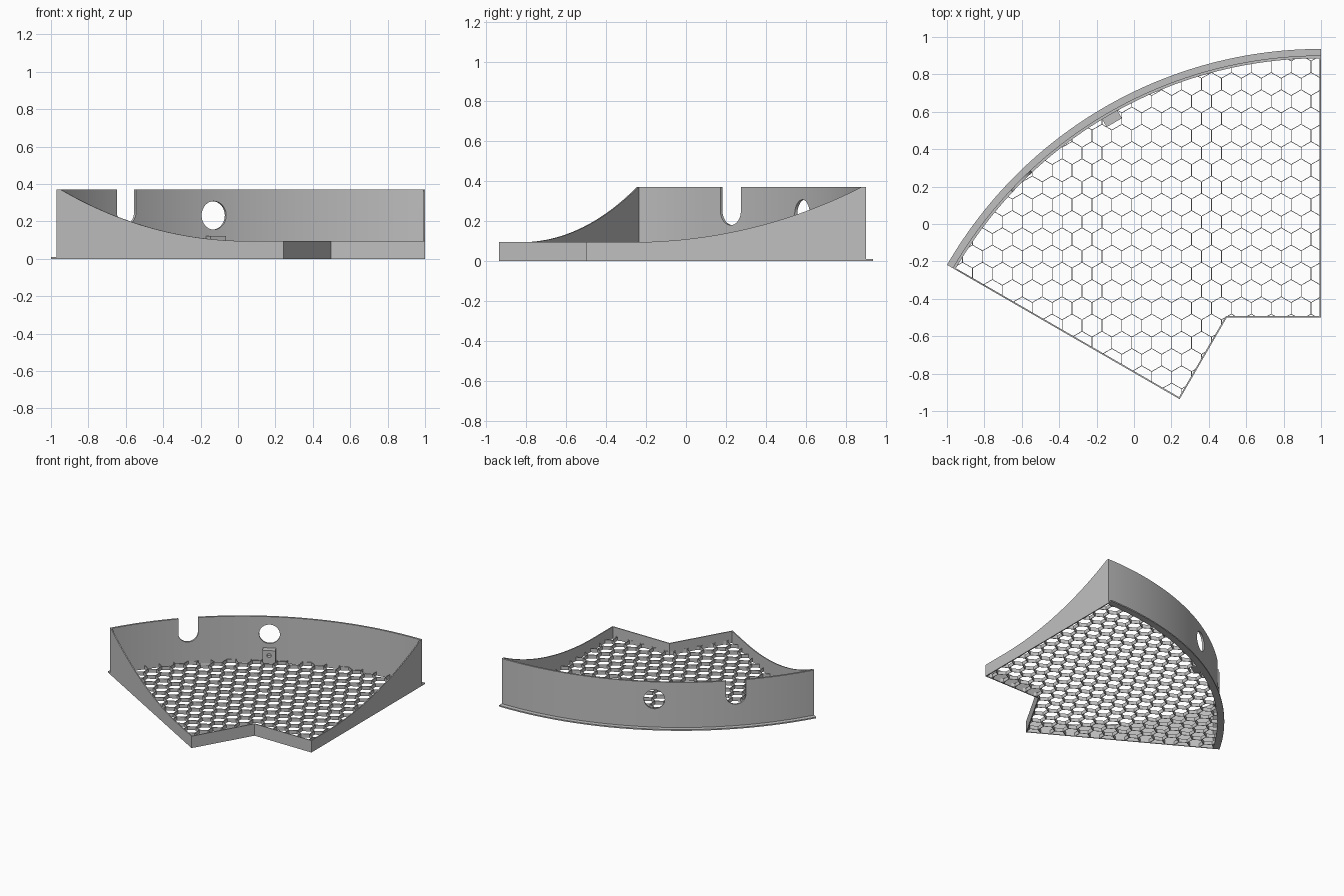
import bpy, bmesh, math
from mathutils import Vector

cube = bpy.data.objects.get("Cube")
if cube:
    bpy.data.objects.remove(cube, do_unlink=True)

grey = bpy.data.materials.new("matte grey")
grey.use_nodes = True
grey.diffuse_color = (0.53, 0.53, 0.53, 1)
grey.node_tree.nodes["Principled BSDF"].inputs["Base Color"].default_value = grey.diffuse_color

# The tray is a 60 degree sector around this centre
CENTRE = Vector((1, -1.373, 0))
R_FLANGE, R_OUT, R_IN = 2.309, 2.274, 2.259
APOTHEM, THICK = 0.873, 0.008
LOW, HIGH, FLANGE_H, GRID_H = 0.095, 0.371, 0.01, 0.029


def direction(deg):
    a = math.radians(deg)
    return Vector((math.cos(a), math.sin(a), 0))


def make_object(name, bm):
    bmesh.ops.recalc_face_normals(bm, faces=bm.faces)
    mesh = bpy.data.meshes.new(name)
    bm.to_mesh(mesh)
    bm.free()
    mesh.materials.append(grey)
    obj = bpy.data.objects.new(name, mesh)
    bpy.context.collection.objects.link(obj)
    return obj


def prism(name, points, along, depth_dir, start, end):
    """Extrude a (distance, height) profile along a horizontal direction."""
    bm = bmesh.new()
    u, e = direction(along), direction(depth_dir)
    verts = [bm.verts.new(CENTRE + u * p + e * start + Vector((0, 0, z))) for p, z in points]
    face = bm.faces.new(verts)
    moved = bmesh.ops.extrude_face_region(bm, geom=[face])["geom"]
    bmesh.ops.translate(bm, vec=e * (end - start),
                        verts=[v for v in moved if isinstance(v, bmesh.types.BMVert)])
    return make_object(name, bm)


def circle(radius, height, n=40):
    return [(radius * math.cos(2 * math.pi * i / n),
             height + radius * math.sin(2 * math.pi * i / n)) for i in range(n)]


def cut(obj, cutter):
    cutter.hide_render = True
    mod = obj.modifiers.new("cut", "BOOLEAN")
    mod.operation, mod.solver, mod.object = "DIFFERENCE", "EXACT", cutter
    bpy.ops.object.select_all(action="DESELECT")
    bpy.context.view_layer.objects.active = obj
    obj.select_set(True)
    bpy.ops.object.modifier_apply(modifier=mod.name)
    bpy.data.objects.remove(cutter, do_unlink=True)


# Curved back wall with its foot flange, swept through the sector
bm = bmesh.new()
profile = [(R_IN, 0), (R_FLANGE, 0), (R_FLANGE, FLANGE_H),
           (R_OUT, FLANGE_H), (R_OUT, HIGH), (R_IN, HIGH)]
STEPS = 64
rings = [[bm.verts.new(CENTRE + direction(90 + 60 * i / STEPS) * r + Vector((0, 0, z)))
          for r, z in profile] for i in range(STEPS + 1)]
for a, b in zip(rings, rings[1:]):
    for k in range(len(profile)):
        j = (k + 1) % len(profile)
        bm.faces.new((a[k], a[j], b[j], b[k]))
bm.faces.new(rings[0])
bm.faces.new(rings[-1])
back_wall = make_object("curved_back_wall", bm)

# Round hole in the middle and open slot towards the right end
cut(back_wall, prism("hole_cutter", circle(0.076, 0.232), 30, 120, 2.15, 2.4))
slot_r, slot_z = 0.073, 0.253
slot = [(slot_r * math.cos(math.pi * (1 + i / 20)),
         slot_z + slot_r * math.sin(math.pi * (1 + i / 20))) for i in range(21)]
slot += [(slot_r, HIGH + 0.1), (-slot_r, HIGH + 0.1)]
cut(back_wall, prism("slot_cutter", slot, 45, 135, 2.15, 2.4))
bpy.ops.object.shade_smooth_by_angle(angle=math.radians(30))

# Side walls whose top edge sweeps up to the back wall
CURVE_START, CURVE_END = 1.1, 2.252
span, rise = CURVE_END - CURVE_START, HIGH - LOW
radius = (span ** 2 + rise ** 2) / (2 * rise)
side = [(APOTHEM, 0), (R_OUT - 0.001, 0), (R_OUT - 0.001, HIGH)]
for i in range(33):
    s = span * (1 - i / 32)
    side.append((CURVE_START + s, LOW + radius - math.sqrt(radius ** 2 - s ** 2)))
side.append((APOTHEM, LOW))
prism("left_side_wall", side, 90, 180, 0, THICK)
prism("right_side_wall", side, 150, 60, 0, THICK)

# Two low walls forming the front notch
length = APOTHEM * math.tan(math.radians(30)) + THICK * 0.6
front = [(0, 0), (length, 0), (length, LOW), (0, LOW)]
prism("left_front_wall", front, 180, 90, APOTHEM, APOTHEM + THICK)
prism("right_front_wall", front, 60, 150, APOTHEM, APOTHEM + THICK)

# Small block with a blind hole, inside the back wall
block = prism("mounting_block", [(-0.047, 0), (0.047, 0), (0.047, 0.122), (-0.047, 0.122)],
              30, 120, 2.211, R_IN + 0.004)
cut(block, prism("block_hole_cutter", circle(0.016, 0.082, 20), 30, 120, 2.15, 2.245))


# Honeycomb floor: thin upright struts clipped to the outline
def inside(p):
    d = p - CENTRE
    return (d.length < R_IN + 0.004 and d.dot(direction(180)) > 0.004
            and d.dot(direction(60)) > 0.004
            and max(d.dot(direction(90)), d.dot(direction(150))) > APOTHEM + 0.004)


def clip(p, q):
    """Pull q back towards the inside point p until it meets the outline."""
    lo, hi = 0.0, 1.0
    for _ in range(14):
        mid = (lo + hi) / 2
        if inside(p.lerp(q, mid)):
            lo = mid
        else:
            hi = mid
    return p.lerp(q, lo)


PITCH, STRUT = 0.1065, 0.0035
cell = PITCH / math.sqrt(3)
bm = bmesh.new()
for row in range(28):
    for col in range(-22, 3):
        mid = CENTRE + Vector((PITCH * (col + 0.5 * (row % 2)), 1.5 * cell * row, 0))
        corners = [mid + direction(30 + 60 * k) * cell for k in range(4)]
        # Three edges per cell cover the whole pattern once
        for p, q in zip(corners, corners[1:]):
            if not inside(p):
                p, q = q, p
            if not inside(p):
                continue
            if not inside(q):
                q = clip(p, q)
            if (q - p).length < 0.002:
                continue
            n = Vector((p.y - q.y, q.x - p.x, 0)).normalized() * STRUT / 2
            base = [p - n, q - n, q + n, p + n]
            low = [bm.verts.new(v) for v in base]
            top = [bm.verts.new(v + Vector((0, 0, GRID_H))) for v in base]
            bm.faces.new(low[::-1])
            bm.faces.new(top)
            for k in range(4):
                j = (k + 1) % 4
                bm.faces.new((low[k], low[j], top[j], top[k]))
make_object("honeycomb_floor", bm)
